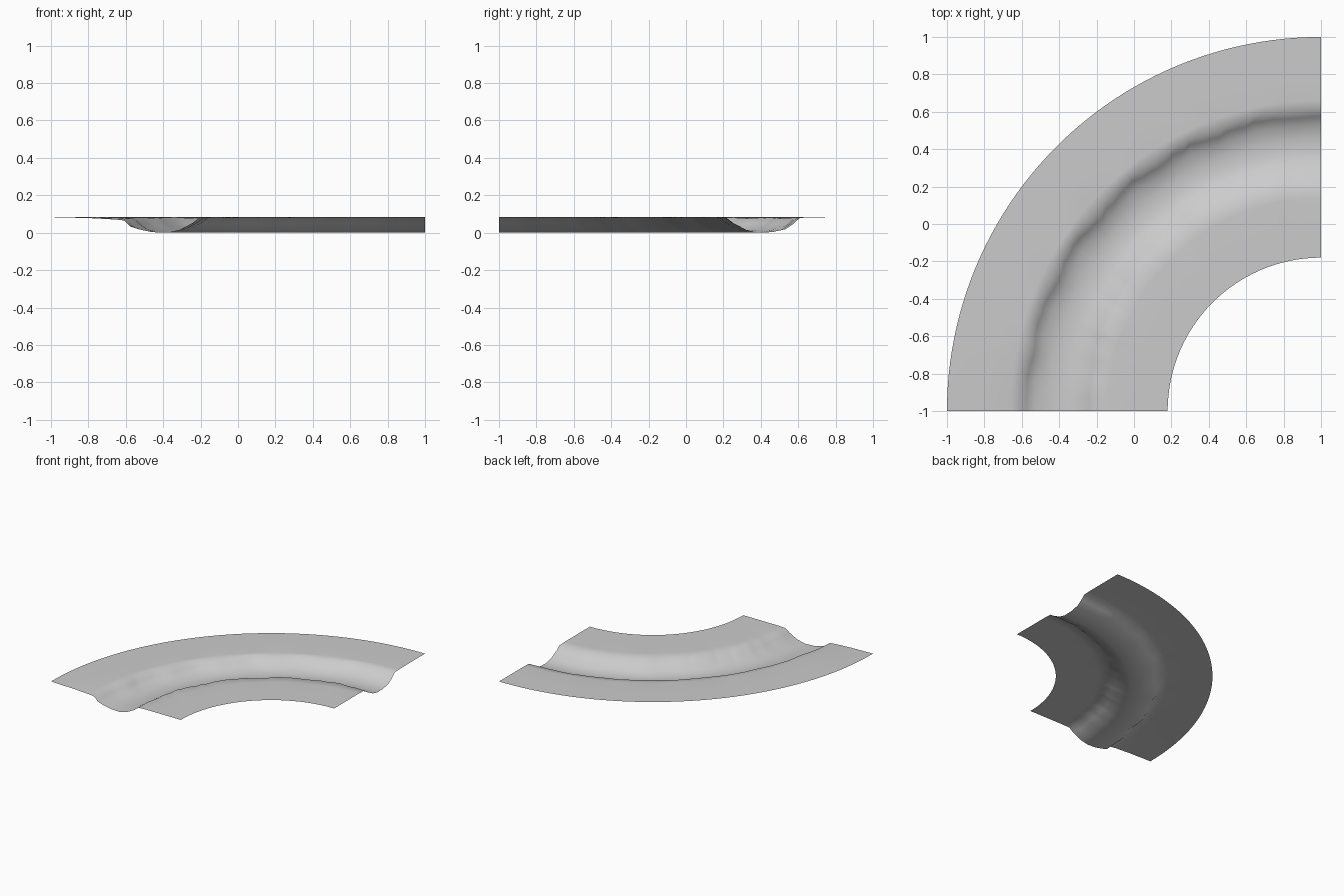
import bpy
import bmesh
import math
import random

cube = bpy.data.objects.get("Cube")
if cube:
    bpy.data.objects.remove(cube, do_unlink=True)

random.seed(4)
STEPS = 48

# One grey for the whole sheet
grey = bpy.data.materials.new("plain_grey")
grey.use_nodes = True
colour = (0.6, 0.6, 0.6, 1)
grey.diffuse_color = colour
grey.node_tree.nodes["Principled BSDF"].inputs["Base Color"].default_value = colour

# Cross-section: radius, height, sideways wobble
profile = [
    (0.82, 0.085, 0), (1.0, 0.085, 0), (1.14, 0.085, 0),
    (1.205, 0.082, 0.008), (1.24, 0.055, 0.01), (1.31, 0.018, 0.006),
    (1.38, 0.002, 0), (1.46, 0.005, 0), (1.53, 0.02, 0.008),
    (1.575, 0.05, 0.015), (1.608, 0.081, 0.013), (1.66, 0.084, 0),
    (1.8, 0.085, 0), (2.0, 0.085, 0),
]

# Sweep the cross-section through a quarter turn around the corner (1, -1)
bm = bmesh.new()
rows = []
for i in range(STEPS + 1):
    t = i / STEPS
    a = t * math.pi / 2
    fade = math.sin(math.pi * t) ** 0.5 if 0 < i < STEPS else 0
    inner_drift = 0.022 * math.sin(math.pi * min(t * 0.85, 1))
    outer_wave = 0.6 * math.sin(t * 38) + random.uniform(-0.6, 0.6)
    inner_wave = 0.6 * math.sin(t * 29 + 1) + random.uniform(-0.6, 0.6)
    dip = 0.014 * max(0, 1 - t / 0.12)
    row = []
    for r, z, wobble in profile:
        wave = outer_wave if r > 1.45 else inner_wave
        radius = r + wobble * wave * fade
        if 1.15 < r < 1.35:
            radius += inner_drift
        height = z
        if wobble and z > 0.07:
            height += 0.004 * wave * fade
        if 1.55 < r < 1.9:
            height -= dip * (1.9 - r) / 0.3
        row.append(bm.verts.new((1 - radius * math.cos(a),
                                 -1 + radius * math.sin(a), height)))
    rows.append(row)

for near, far in zip(rows, rows[1:]):
    for j in range(len(profile) - 1):
        bm.faces.new((near[j], far[j], far[j + 1], near[j + 1]))

# Make the sheet face upwards and rest on the ground
bm.normal_update()
if sum(f.normal.z for f in bm.faces) < 0:
    bmesh.ops.reverse_faces(bm, faces=bm.faces[:])
lowest = min(v.co.z for v in bm.verts)
for v in bm.verts:
    v.co.z -= lowest
for f in bm.faces:
    f.smooth = True

mesh = bpy.data.meshes.new("curved_channel")
bm.to_mesh(mesh)
bm.free()
mesh.materials.append(grey)
channel = bpy.data.objects.new("curved_channel", mesh)
bpy.context.collection.objects.link(channel)
